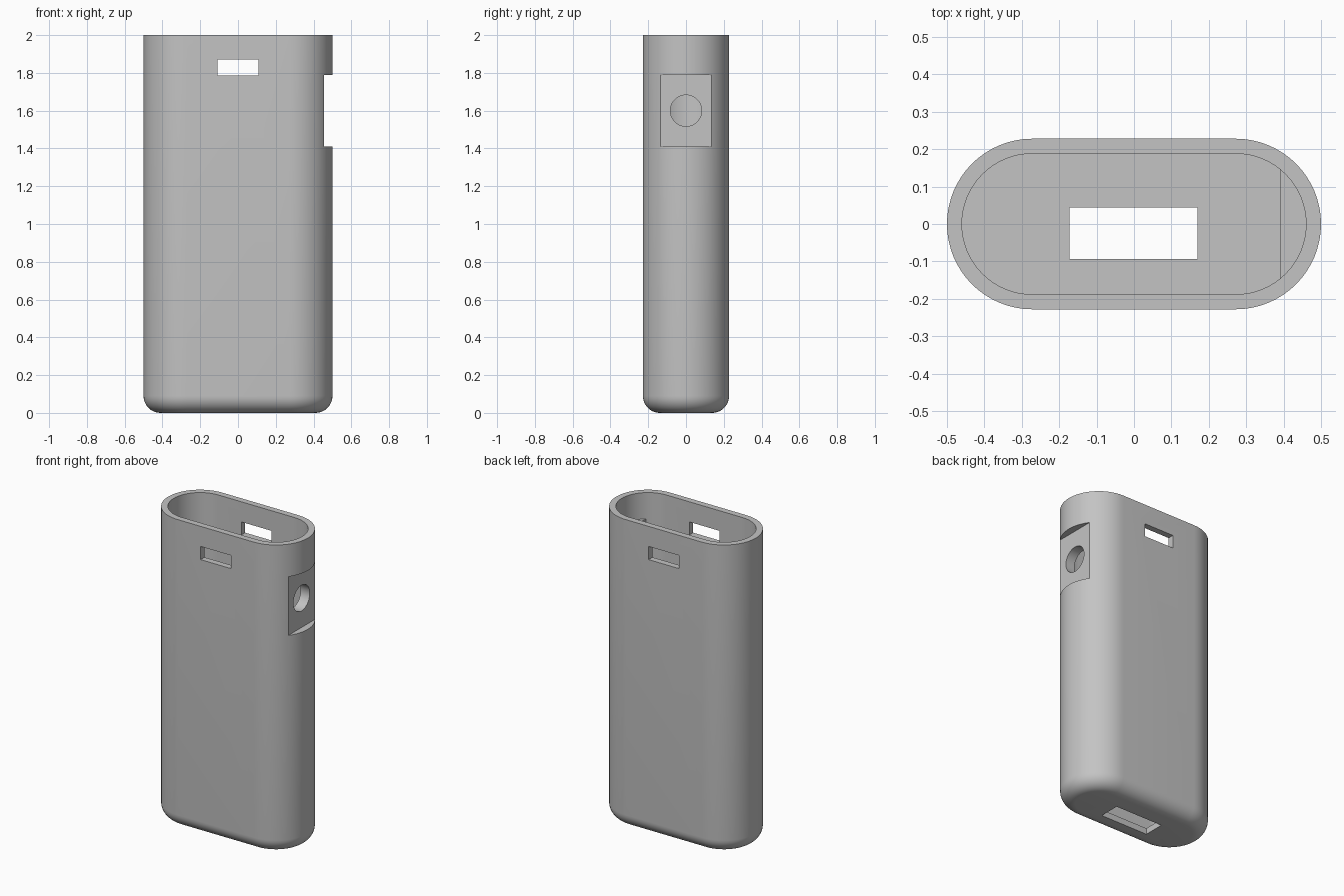
import bpy
import bmesh
import math

cube = bpy.data.objects.get("Cube")
if cube:
    bpy.data.objects.remove(cube, do_unlink=True)

HALF_X, HALF_Y = 0.5, 0.228
WALL = 0.04
FILLET = 0.09
HEIGHT = 2.0

grey = bpy.data.materials.new("light grey plastic")
grey.use_nodes = True
grey.diffuse_color = (0.55, 0.55, 0.55, 1)
grey.node_tree.nodes["Principled BSDF"].inputs["Base Color"].default_value = (0.55, 0.55, 0.55, 1)


def finish(bm, name):
    bmesh.ops.recalc_face_normals(bm, faces=bm.faces)
    mesh = bpy.data.meshes.new(name)
    bm.to_mesh(mesh)
    bm.free()
    obj = bpy.data.objects.new(name, mesh)
    obj.data.materials.append(grey)
    bpy.context.collection.objects.link(obj)
    return obj


def stadium_loft(name, sections, segments=32):
    """Solid through stadium outlines given as (inset, z)."""
    bm = bmesh.new()
    rings = []
    for inset, z in sections:
        r = HALF_Y - inset
        ring = []
        for side in (1, -1):
            for i in range(segments + 1):
                a = math.pi * (i / segments - 0.5)
                x = side * (HALF_X - HALF_Y + r * math.cos(a))
                ring.append(bm.verts.new((x, side * r * math.sin(a), z)))
        rings.append(ring)
    for low, high in zip(rings, rings[1:]):
        for i in range(len(low)):
            j = (i + 1) % len(low)
            bm.faces.new((low[i], low[j], high[j], high[i]))
    bm.faces.new(rings[0][::-1])
    bm.faces.new(rings[-1])
    return finish(bm, name)


def box(name, low, high):
    bm = bmesh.new()
    bmesh.ops.create_cube(bm, size=1)
    for v in bm.verts:
        v.co = [l + (h - l) * (c + 0.5) for l, h, c in zip(low, high, v.co)]
    return finish(bm, name)


def cut(target, cutter):
    """Subtract the cutter from the target, then discard it."""
    mod = target.modifiers.new("cut", 'BOOLEAN')
    mod.operation = 'DIFFERENCE'
    mod.solver = 'EXACT'
    mod.object = cutter
    bpy.context.view_layer.update()
    result = bpy.data.meshes.new_from_object(
        target.evaluated_get(bpy.context.evaluated_depsgraph_get()))
    target.modifiers.clear()
    target.data = result
    bpy.data.objects.remove(cutter, do_unlink=True)


# Outer body with a rounded bottom edge
steps = 10
sections = []
for i in range(steps + 1):
    a = i / steps * math.pi / 2
    sections.append((FILLET * (1 - math.sin(a)), FILLET * (1 - math.cos(a))))
sections.append((0, HEIGHT))
case = stadium_loft("case_shell", sections)

# Cavity, leaving a thickened flat pad behind the button recess
cavity = stadium_loft("cavity", [(WALL, WALL), (WALL, HEIGHT + 0.1)])
cut(cavity, box("button_pad", (0.39, -0.3, 1.37), (0.6, 0.3, 1.83)))
cut(case, cavity)

# Flat button recess and its round hole
cut(case, box("button_recess", (0.455, -0.3, 1.41), (0.6, 0.3, 1.79)))
bm = bmesh.new()
bmesh.ops.create_cone(bm, cap_ends=True, segments=48, radius1=0.083, radius2=0.083, depth=0.3)
for v in bm.verts:
    v.co = (v.co.z + 0.45, v.co.x, v.co.y + 1.6)
cut(case, finish(bm, "button_hole"))

# Window through front and back, and slot in the floor
cut(case, box("window", (-0.108, -0.4, 1.785), (0.108, 0.4, 1.87)))
cut(case, box("floor_slot", (-0.173, -0.093, -0.1), (0.17, 0.044, 0.2)))

bpy.ops.object.select_all(action='DESELECT')
case.select_set(True)
bpy.context.view_layer.objects.active = case
bpy.ops.object.shade_smooth_by_angle(angle=math.radians(30))
